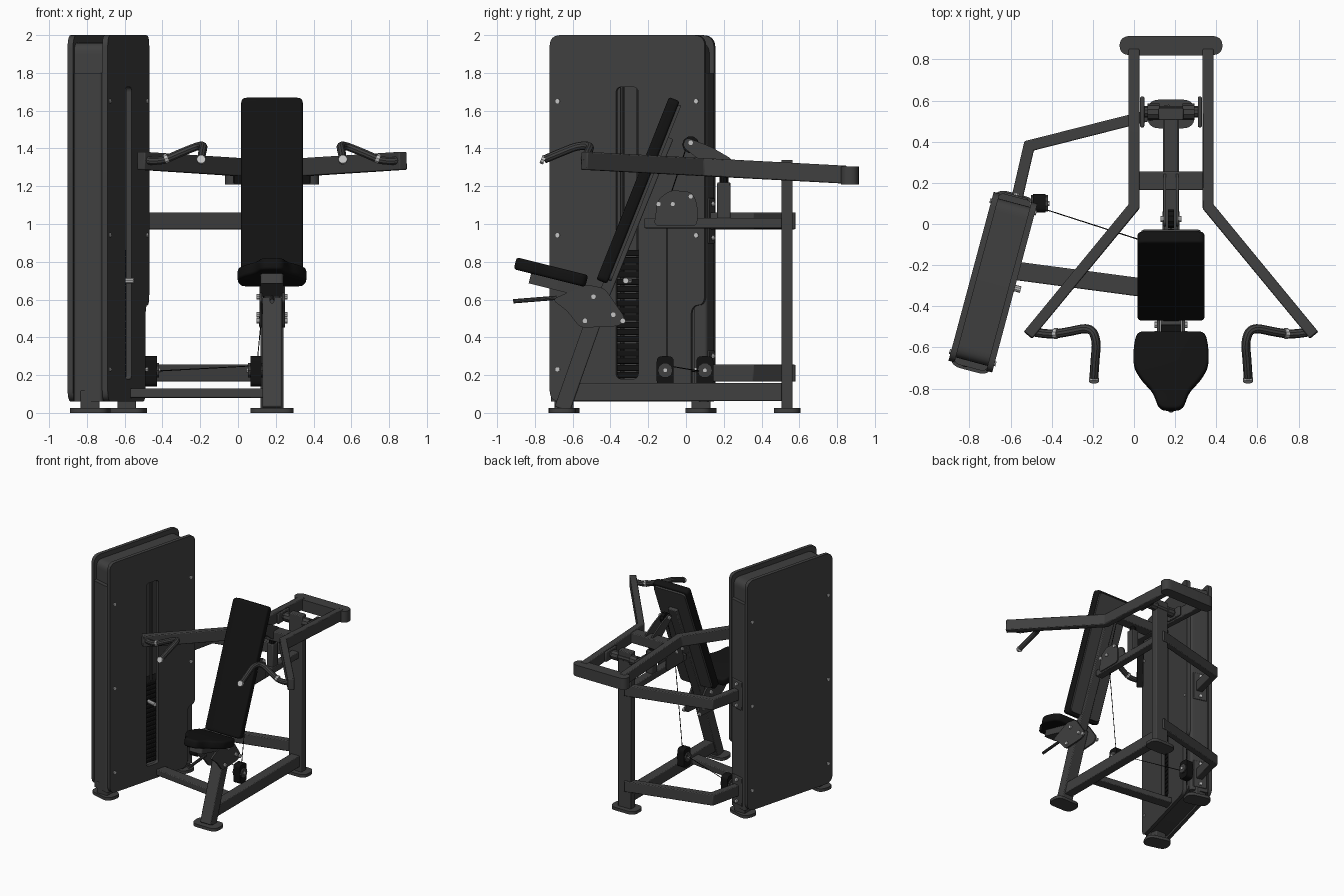
import bpy, bmesh
from math import radians
from mathutils import Matrix, Vector

cube = bpy.data.objects.get("Cube")
if cube:
    bpy.data.objects.remove(cube)

C = 0.18          # centre line of the seat frame
MADE = []


def material(name, value, rough):
    m = bpy.data.materials.new(name)
    m.use_nodes = True
    color = (value, value, value, 1)
    m.diffuse_color = color
    node = m.node_tree.nodes["Principled BSDF"]
    node.inputs["Base Color"].default_value = color
    node.inputs["Roughness"].default_value = rough
    return m


GREY = material("dark grey paint", 0.05, 0.5)
BLACK = material("black vinyl", 0.006, 0.6)
METAL = material("bright metal", 0.55, 0.4)


def add(name, mesh, mat, matrix=Matrix()):
    mesh.materials.clear()
    mesh.materials.append(mat)
    ob = bpy.data.objects.new(name, mesh)
    ob.matrix_world = matrix
    bpy.context.collection.objects.link(ob)
    MADE.append(ob)
    return ob


def from_curve(name, curve, mat, matrix=Matrix()):
    tmp = bpy.data.objects.new("tmp", curve)
    bpy.context.collection.objects.link(tmp)
    dg = bpy.context.evaluated_depsgraph_get()
    mesh = bpy.data.meshes.new_from_object(tmp.evaluated_get(dg))
    bpy.data.objects.remove(tmp)
    bm = bmesh.new()
    bm.from_mesh(mesh)
    bmesh.ops.remove_doubles(bm, verts=bm.verts, dist=0.0002)
    bmesh.ops.recalc_face_normals(bm, faces=bm.faces)
    bm.to_mesh(mesh)
    bm.free()
    return add(name, mesh, mat, matrix)


def rounded(pts, r, n=6):
    out, pts = [], [Vector(p) for p in pts]
    for i, p in enumerate(pts):
        a, b = pts[i - 1] - p, pts[(i + 1) % len(pts)] - p
        a = p + a.normalized() * min(r, a.length * 0.49)
        b = p + b.normalized() * min(r, b.length * 0.49)
        for k in range(n + 1):
            t = k / n
            out.append(a * (1 - t) ** 2 + p * 2 * t * (1 - t) + b * t * t)
    return out


def rect(x0, x1, y0, y1, r):
    return rounded([(x0, y0), (x1, y0), (x1, y1), (x0, y1)], r)


def plate(name, loops, t, mat, matrix=Matrix(), bevel=0.0):
    c = bpy.data.curves.new(name, 'CURVE')
    c.dimensions, c.fill_mode = '2D', 'BOTH'
    c.extrude, c.bevel_depth, c.offset = t / 2 - bevel, bevel, -bevel
    c.bevel_resolution = 2
    for loop in loops:
        s = c.splines.new('POLY')
        s.points.add(len(loop) - 1)
        for q, p in zip(s.points, loop):
            q.co = (p[0], p[1], 0, 1)
        s.use_cyclic_u = True
    return from_curve(name, c, mat, matrix)


def pipe(name, pts, r, mat, smooth=True):
    c = bpy.data.curves.new(name, 'CURVE')
    c.dimensions, c.bevel_depth, c.use_fill_caps = '3D', r, True
    c.bevel_resolution = 3
    s = c.splines.new('NURBS' if smooth else 'POLY')
    s.points.add(len(pts) - 1)
    for q, p in zip(s.points, pts):
        q.co = (*p, 1)
    if smooth:
        s.order_u, s.use_endpoint_u, s.resolution_u = 3, True, 6
    return from_curve(name, c, mat)


def beam(name, pts, w, h, mat=GREY, up=(0, 0, 1)):
    """Rectangular tube swept along a path with mitred bends."""
    pts, up = [Vector(p) for p in pts], Vector(up)
    dirs = [(b - a).normalized() for a, b in zip(pts, pts[1:])]
    bm, rings = bmesh.new(), []
    for i, p in enumerate(pts):
        d0, d1 = dirs[max(i - 1, 0)], dirs[min(i, len(dirs) - 1)]
        side = (d0 + d1).cross(up).normalized()
        top = side.cross(d0 + d1).normalized()
        side = side / max(0.3, side.dot(d0.cross(up).normalized()))
        rings.append([bm.verts.new(p + side * w / 2 * a + top * h / 2 * b)
                      for a, b in ((-1, -1), (1, -1), (1, 1), (-1, 1))])
    for a, b in zip(rings, rings[1:]):
        for k in range(4):
            j = (k + 1) % 4
            bm.faces.new((a[k], a[j], b[j], b[k]))
    bm.faces.new(rings[0])
    bm.faces.new(rings[-1])
    bmesh.ops.recalc_face_normals(bm, faces=bm.faces)
    mesh = bpy.data.meshes.new(name)
    bm.to_mesh(mesh)
    bm.free()
    ob = add(name, mesh, mat)
    mod = ob.modifiers.new("edges", 'BEVEL')
    mod.width, mod.segments = 0.006, 2
    return ob


def rod(name, p, axis, r, length, mat=METAL):
    p, axis = Vector(p), Vector(axis).normalized() * length / 2
    return pipe(name, [p - axis, p + axis], r, mat, False)


YZ = Matrix(((0, 0, 1, 0), (1, 0, 0, 0), (0, 1, 0, 0), (0, 0, 0, 1)))
X = Vector((1, 0, 0))


def side_plate(name, pts, x, t, mat=GREY, r=0.03):
    return plate(name, [rounded(pts, r)], t, mat, Matrix.Translation((x, 0, 0)) @ YZ)


# Weight tower, turned towards the seat
T = Matrix.Translation((-0.686, -0.283, 0)) @ Matrix.Rotation(radians(-15), 4, 'Z')


def tower(x, y, z):
    return T @ Vector((x, y, z))


def tower_side(x):
    return T @ Matrix.Translation((x, 0, 0)) @ YZ


full = rect(-0.425, 0.425, 0.06, 2.0, 0.07)
notched = rounded([(-0.425, 0.06), (0.35, 0.06), (0.35, 0.57), (0.425, 0.57),
                   (0.425, 2.0), (-0.425, 2.0)], 0.06)
slot = rect(-0.061, 0.061, 0.18, 1.725, 0.03)
plate("tower_outer_panel", [full], 0.03, GREY, tower_side(-0.095))
plate("tower_inner_panel", [notched, slot], 0.03, GREY, tower_side(0.095))
plate("tower_shell", [rect(-0.4, 0.4, 0.08, 1.96, 0.06), rect(-0.36, 0.36, 0.12, 1.92, 0.04)],
      0.16, GREY, tower_side(0))
across = T.to_3x3() @ X
for s, tag in ((-1, "front"), (1, "rear")):
    cover = rect(-0.08, 0.08, s * 0.405 - 0.025, s * 0.405 + 0.025, 0.024)
    plate("tower_%s_cover" % tag, [cover], 1.74, GREY, T @ Matrix.Translation((0, 0, 0.93)))
    for x in (-0.111, 0.111):
        for z in (0.23, 0.94, 1.65):
            rod("panel_screw", tower(x, s * 0.38, z), across, 0.012, 0.012)
    plate("tower_%s_foot" % tag, [rect(-0.105, 0.105, -0.07, 0.07, 0.06)], 0.025, GREY,
          T @ Matrix.Translation((0, s * 0.375, 0.0125)))
    beam("tower_%s_leg" % tag, [tower(0, s * 0.375, 0.02), tower(0, s * 0.375, 0.12)],
         0.1, 0.1, GREY, (0, 1, 0))
for x in (-0.045, 0.045):
    rod("guide_rod", tower(0.04, x, 1.05), (0, 0, 1), 0.012, 1.75, GREY)
for i in range(18):
    z = 0.2 + i * 0.038
    beam("weight_plate", [tower(0.02, -0.15, z), tower(0.02, 0.15, z)], 0.1, 0.032, BLACK)
rod("selector_pin", tower(0.1, 0, 0.7), across, 0.016, 0.08)

# Floor frame, rear post and links to the tower
beam("floor_rail", [(C, -0.64, 0.11), (C, 0.52, 0.11)], 0.08, 0.095)
beam("rear_post", [(C, 0.535, 0.02), (C, 0.535, 1.34)], 0.12, 0.06, GREY, (0, 1, 0))
for name, y in (("front_foot", -0.655), ("rear_foot", 0.535)):
    plate(name, [rect(C - 0.115, C + 0.115, y - 0.07, y + 0.07, 0.06)], 0.025, GREY,
          Matrix.Translation((0, 0, 0.0125)))
for name, z in (("lower_link", 0.21), ("upper_link", 1.017)):
    beam(name, [(C, 0.555, z), (-0.51, 0.38, z), (-0.57, 0.12, z)], 0.055, 0.09)
    beam(name + "_mount", [tower(0.0, 0.43, z - 0.12), tower(0.0, 0.43, z + 0.12)],
         0.12, 0.015, GREY, T.to_3x3() @ Vector((0, 1, 0)))
    for dz in (-0.09, 0.09):
        rod("mount_bolt", tower(0.0, 0.44, z + dz), T.to_3x3() @ Vector((0, 1, 0)), 0.014, 0.02)
beam("front_link", [tower(0.0, 0.07, 0.105), (C - 0.02, -0.325, 0.105)], 0.09, 0.05)
beam("centre_beam", [(C, -0.22, 1.005), (C, 0.53, 1.005)], 0.065, 0.055)

# Seat post, bracket and backrest support
beam("seat_post", [(C, -0.655, 0.02), (C, -0.45, 0.6)], 0.1, 0.085, GREY, (0, 1, 0))
beam("backrest_rail", [(C, -0.475, 0.52), (C, -0.095, 1.46)], 0.08, 0.06, GREY, (0, 1, 0))
bracket = [(-0.71, 0.6), (-0.53, 0.68), (-0.43, 0.66), (-0.32, 0.5), (-0.35, 0.46),
           (-0.56, 0.45), (-0.63, 0.54)]
for s in (-1, 1):
    side_plate("seat_bracket", bracket, C + s * 0.06, 0.015)
    for y, z in ((-0.49, 0.615), (-0.535, 0.487), (-0.385, 0.52), (-0.335, 0.487)):
        rod("bracket_bolt", (C + s * 0.072, y, z), X, 0.015, 0.018)
rod("seat_lever", (C, -0.8, 0.6), (0, 1, 0.08), 0.012, 0.23, GREY)

# Upholstery
back = Matrix.Translation((C, -0.254, 1.178)) @ Matrix.Rotation(radians(68.3), 4, 'X')
plate("back_pad", [rect(-0.163, 0.163, -0.52, 0.52, 0.03)], 0.06, BLACK, back, 0.012)
plate("back_pad_board", [rect(-0.145, 0.145, -0.5, 0.5, 0.03)], 0.018, GREY,
      back @ Matrix.Translation((0, 0, -0.037)))
half = [(0.165, 0.195), (0.182, 0.12), (0.182, 0.02), (0.14, -0.05), (0.09, -0.1), (0.055, -0.195)]
seat_shape = rounded(half + [(-x, y) for x, y in reversed(half)], 0.035)
seat = Matrix.Translation((C, -0.715, 0.745)) @ Matrix.Rotation(radians(-14), 4, 'X')
plate("seat_pad", [seat_shape], 0.065, BLACK, seat, 0.015)
plate("seat_carrier", [rect(-0.06, 0.06, -0.1, 0.19, 0.02)], 0.055, GREY,
      seat @ Matrix.Translation((0, 0, -0.058)))


# Press arm assembly
def arm_z(y):
    return 1.306 - 0.053 * y


for s, tag in ((-1, "right"), (1, "left")):
    path = [(0.18, 0.85), (0.18, 0.085), (0.695, -0.54)]
    beam(tag + "_press_arm", [(C + s * x, y, arm_z(y)) for x, y in path], 0.053, 0.095)
    grip = [(0.69, -0.52, 1.34), (0.6, -0.54, 1.325), (0.5, -0.525, 1.37), (0.39, -0.5, 1.415),
            (0.36, -0.57, 1.415), (0.37, -0.66, 1.38), (0.375, -0.75, 1.342)]
    pipe(tag + "_handle", [(C + s * x, y, z) for x, y, z in grip], 0.022, GREY)
    rod("handle_cap", (C + s * 0.375, -0.758, 1.34), (0, 1, -0.4), 0.024, 0.02)
    rod("handle_collar", (C + s * 0.56, -0.532, 1.347), (s, 0, -0.4), 0.026, 0.018)
    beam("pivot_plate", [(C + s * 0.14, 0.47, 1.278), (C + s * 0.14, 0.62, 1.278)], 0.02, 0.085)
    rod("pivot_bolt", (C + s * 0.085, 0.545, 1.278), X, 0.04, 0.06, GREY)
    side_plate("arm_pulley_plate", [(-0.02, 1.41), (0.0, 1.46), (0.13, 1.41), (0.25, 1.34),
                                    (0.25, 1.27), (0.16, 1.27)], C + s * 0.03, 0.012)
    rod("arm_pulley_bolt", (C + s * 0.04, 0.025, 1.43), X, 0.015, 0.02)
    side_plate("beam_pulley_plate", [(-0.17, 0.99), (-0.15, 1.13), (-0.08, 1.18), (0.03, 1.17),
                                     (0.06, 1.11), (0.06, 0.99)], C + s * 0.035, 0.012)
    for y, z in ((-0.145, 1.105), (-0.07, 1.105), (0.025, 1.145)):
        rod("beam_pulley_bolt", (C + s * 0.044, y, z), X, 0.014, 0.016)
rod("pivot_axle", (C, 0.545, 1.278), X, 0.028, 0.3, GREY)
plate("rear_crossbar", [rect(-0.07, 0.43, 0.82, 0.915, 0.06)], 0.095, GREY,
      Matrix.Translation((0, 0, 1.257)))
beam("middle_crossbar", [(C - 0.17, 0.21, 1.295), (C + 0.17, 0.21, 1.295)], 0.09, 0.085)
beam("arm_stop", [(C, 0.2, 1.02), (C, 0.2, 1.22)], 0.06, 0.07, GREY, (0, 1, 0))
rod("stop_bumper", (C, 0.2, 1.235), (0, 0, 1), 0.025, 0.04, BLACK)

# Pulleys and cable
for y, z in ((0.025, 1.42), (-0.07, 1.1)):
    rod("upper_pulley", (C, y, z), X, 0.045, 0.03, BLACK)
for x, y in ((0.095, -0.11), (-0.46, 0.1)):
    side_plate("pulley_housing", [(y - 0.045, 0.14), (y + 0.045, 0.14),
                                  (y + 0.045, 0.3), (y - 0.045, 0.3)], x, 0.06, BLACK)
    for s in (-1, 1):
        rod("pulley_cover", (x + s * 0.035, y, 0.225), X, 0.04, 0.012, GREY)
        rod("housing_bolt", (x + s * 0.042, y, 0.225), X, 0.013, 0.014)
pipe("cable", [(C, 0.0, 1.4), (C, -0.1, 1.1), (0.1, -0.1, 0.25), (-0.46, 0.08, 0.22),
               tower(0.05, 0.3, 0.22)], 0.003, BLACK, False)

bpy.ops.object.select_all(action='DESELECT')
for ob in MADE:
    ob.select_set(True)
bpy.context.view_layer.objects.active = MADE[0]
bpy.ops.object.shade_smooth_by_angle(angle=radians(35))
